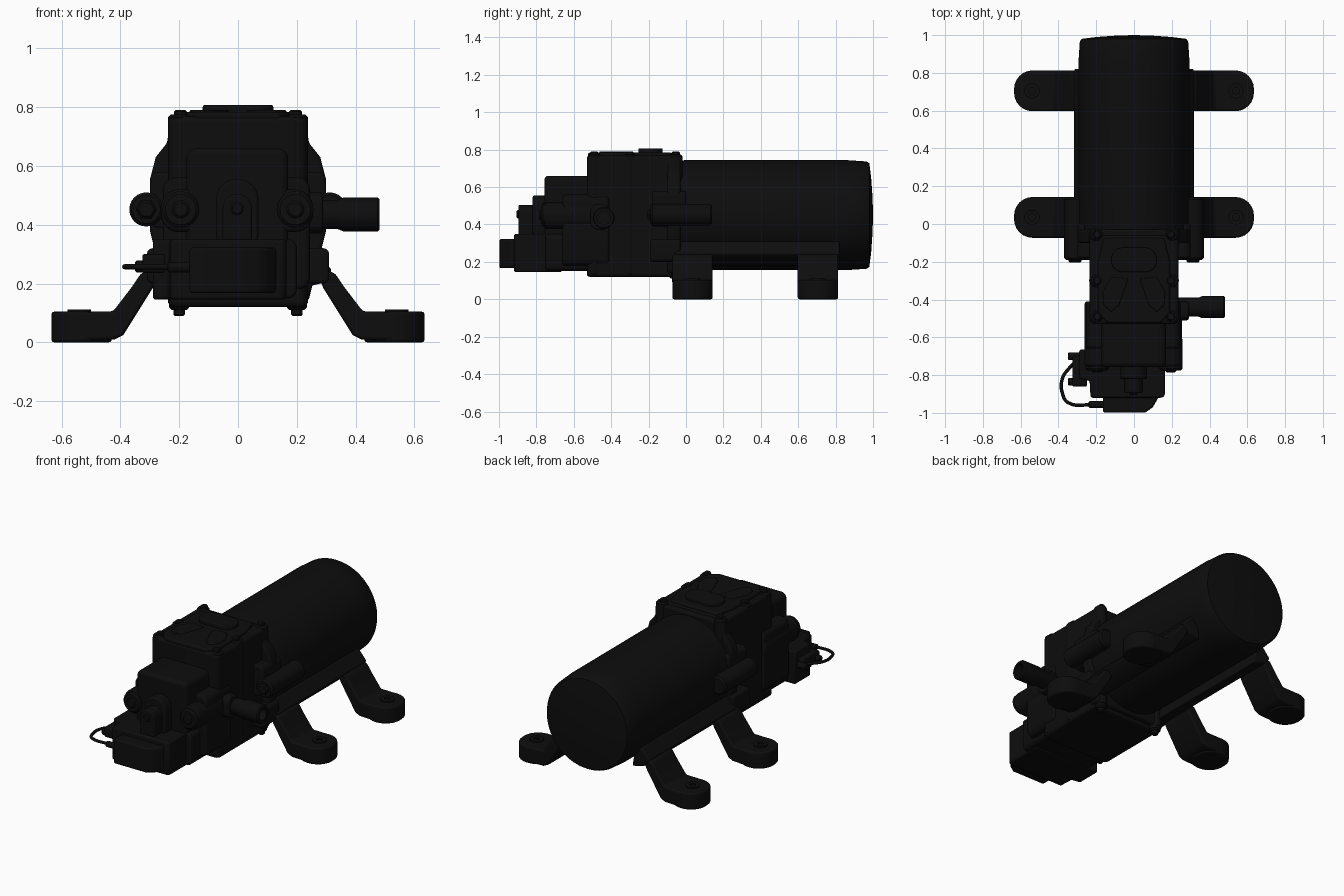
import bpy, bmesh, math
from mathutils import Vector

cube = bpy.data.objects.get("Cube")
if cube:
    bpy.data.objects.remove(cube, do_unlink=True)

black = bpy.data.materials.new("black plastic")
black.use_nodes = True
colour = (0.004, 0.004, 0.004, 1)
black.diffuse_color = colour
black.node_tree.nodes["Principled BSDF"].inputs["Base Color"].default_value = colour


def place(u, v, w, axis):
    """Put a 2D profile point (u, v) at depth w along an axis."""
    return {"x": (w, u, v), "y": (u, w, v), "z": (u, v, w)}[axis]


def finish(name, bm, bevel=0.0):
    bmesh.ops.recalc_face_normals(bm, faces=bm.faces)
    mesh = bpy.data.meshes.new(name)
    bm.to_mesh(mesh)
    bm.free()
    obj = bpy.data.objects.new(name, mesh)
    bpy.context.collection.objects.link(obj)
    mesh.materials.append(black)
    if bevel:
        mod = obj.modifiers.new("soft edges", "BEVEL")
        mod.width, mod.segments = bevel, 3
        mod.limit_method, mod.angle_limit = "ANGLE", math.radians(35)
    bpy.ops.object.select_all(action="DESELECT")
    obj.select_set(True)
    bpy.context.view_layer.objects.active = obj
    bpy.ops.object.shade_smooth_by_angle(angle=math.radians(35))
    return obj


def prism(name, pts, axis, a, b, bevel=0.01):
    bm = bmesh.new()
    ends = [[bm.verts.new(place(u, v, w, axis)) for u, v in pts] for w in (a, b)]
    n = len(pts)
    for ring in ends:
        bm.faces.new(ring)
    for i in range(n):
        j = (i + 1) % n
        bm.faces.new((ends[0][i], ends[0][j], ends[1][j], ends[1][i]))
    return finish(name, bm, bevel)


def rounded(u0, u1, v0, v1, r, steps=6):
    """Outline of a rounded rectangle."""
    pts = []
    corners = ((u1 - r, v1 - r), (u0 + r, v1 - r), (u0 + r, v0 + r), (u1 - r, v0 + r))
    for k, (cu, cv) in enumerate(corners):
        for s in range(steps + 1):
            t = (k + s / steps) * math.pi / 2
            pts.append((cu + r * math.cos(t), cv + r * math.sin(t)))
    return pts


def lathe(name, profile, axis, cu, cv, sides=32, closed=False):
    """Spin (radius, depth) points about an axis through (cu, cv)."""
    bm = bmesh.new()
    rings = []
    for r, w in profile:
        ts = [2 * math.pi * k / sides for k in range(sides)]
        rings.append([bm.verts.new(place(cu + r * math.cos(t), cv + r * math.sin(t), w, axis)) for t in ts])
    pairs = list(zip(rings, rings[1:]))
    if closed:
        pairs.append((rings[-1], rings[0]))
    else:
        bm.faces.new(rings[0])
        bm.faces.new(rings[-1])
    for p, q in pairs:
        for k in range(sides):
            m = (k + 1) % sides
            bm.faces.new((p[k], p[m], q[m], q[k]))
    return finish(name, bm)


def rod(name, r, axis, cu, cv, a, b, sides=24):
    c = min(0.25 * r, 0.01) * (1 if b > a else -1)
    return lathe(name, [(r - abs(c), a), (r, a + c), (r, b - c), (r - abs(c), b)], axis, cu, cv, sides)


def mirrored(pts, s):
    return [(s * u, v) for u, v in pts]


# Motor can with a domed rear
lathe("motor_can", [(0.29, -0.06), (0.294, 0.0), (0.294, 0.86), (0.287, 0.965), (0.278, 0.98),
                    (0.2, 0.99), (0.1, 0.997), (0.01, 1.0)], "y", 0, 0.45, 72)

# Mounting rails, legs and feet
rail = [(0.2, 0.18), (0.28, 0.2), (0.32, 0.245), (0.265, 0.31), (0.22, 0.3)]
leg = [(0.26, 0.26), (0.33, 0.235), (0.36, 0.19), (0.425, 0.105), (0.55, 0.103),
       (0.55, 0.005), (0.42, 0.01), (0.39, 0.025), (0.29, 0.185)]
for s, side in ((1, "left"), (-1, "right")):
    prism(f"{side}_rail", mirrored(rail, s), "y", -0.06, 0.82, 0.008)
    for y, end in ((0.035, "front"), (0.705, "rear")):
        prism(f"{side}_{end}_leg", mirrored(leg, s), "y", y - 0.108, y + 0.108)
        foot = rounded(0.43, 0.635, y - 0.108, y + 0.108, 0.098)
        prism(f"{side}_{end}_foot", mirrored(foot, s), "z", 0.0, 0.104, 0.01)
        lathe(f"{side}_{end}_foot_ring", [(0.018, 0.09), (0.04, 0.09), (0.04, 0.112), (0.018, 0.112)],
              "z", s * 0.54, y, closed=True)

# Flange between the motor and the pump head
half = [(0.235, 0.76), (0.24, 0.68), (0.28, 0.63), (0.298, 0.56), (0.3, 0.38), (0.28, 0.3), (0.24, 0.14)]
flange = half + mirrored(half, -1)[::-1]
prism("flange", flange, "y", -0.1, -0.03, 0.012)
for s, side in ((1, "left"), (-1, "right")):
    rod(f"{side}_flange_lug", 0.058, "y", s * 0.312, 0.452, -0.19, 0.14)
    rod(f"{side}_flange_bolt", 0.035, "y", s * 0.312, 0.452, -0.205, -0.15, 6)
    prism(f"{side}_lug_web", rounded(min(s * 0.2, s * 0.3), max(s * 0.2, s * 0.3), 0.39, 0.58, 0.03),
          "y", -0.18, 0.0)
    prism(f"{side}_lower_tab", rounded(s * 0.265 - 0.045, s * 0.265 + 0.045, 0.2, 0.32, 0.02), "y", -0.19, -0.03)
    rod(f"{side}_bottom_screw", 0.02, "z", s * 0.2, -0.055, 0.09, 0.16, 16)
    rod(f"{side}_bottom_boss", 0.034, "z", s * 0.2, -0.055, 0.11, 0.18, 16)
    # Corner columns and cover screws
    for y in (-0.055, -0.3, -0.49):
        rod(f"{side}_column", 0.036, "z", s * 0.202, y, 0.125, 0.775, 16)
        rod(f"{side}_cover_screw", 0.022, "z", s * 0.195, y, 0.76, 0.79, 16)

# Pump head with a raised cover
prism("pump_head", rounded(-0.235, 0.235, -0.53, -0.06, 0.03), "z", 0.12, 0.768, 0.015)
prism("head_cover", [(-0.16, -0.075), (0.16, -0.075), (0.19, -0.2), (0.19, -0.47), (0.14, -0.525),
                     (-0.14, -0.525), (-0.19, -0.47), (-0.19, -0.2)], "z", 0.75, 0.784)
prism("cover_oval", rounded(-0.12, 0.12, -0.255, -0.125, 0.06), "z", 0.77, 0.807, 0.006)
for s, side in ((1, "left"), (-1, "right")):
    lobe = [(0.03, -0.29), (0.12, -0.28), (0.165, -0.36), (0.16, -0.43), (0.12, -0.465), (0.08, -0.43)]
    prism(f"{side}_cover_lobe", mirrored(lobe, s), "z", 0.775, 0.79, 0.005)

# Valve housing on the front of the head
prism("valve_housing", rounded(-0.175, 0.17, 0.2, 0.66, 0.035), "y", -0.757, -0.5, 0.02)
prism("valve_base", rounded(-0.255, 0.245, 0.18, 0.56, 0.04), "y", -0.66, -0.41, 0.015)
prism("valve_crossbar", rounded(-0.262, 0.255, 0.375, 0.52, 0.06), "y", -0.755, -0.41, 0.015)
for s, side in ((1, "left"), (-1, "right")):
    rod(f"{side}_valve_boss", 0.062, "y", s * 0.195, 0.452, -0.775, -0.6)
    rod(f"{side}_valve_screw", 0.03, "y", s * 0.195, 0.452, -0.785, -0.7, 16)

# Hose outlet on the left side
lathe("hose_outlet", [(0.05, 0.2), (0.05, 0.34), (0.058, 0.36), (0.058, 0.475), (0.052, 0.482),
                      (0.036, 0.482), (0.036, 0.38), (0.01, 0.38)], "x", -0.44, 0.435)
prism("outlet_collar", rounded(-0.51, -0.41, 0.37, 0.51, 0.04), "x", 0.2, 0.29)

# Keyhole shaped adjuster in the middle of the front
prism("adjuster_back", rounded(-0.075, 0.07, 0.3, 0.555, 0.07), "y", -0.82, -0.72)
prism("adjuster_body", rounded(-0.052, 0.047, 0.3, 0.505, 0.049), "y", -0.895, -0.78)
rod("adjuster_screw", 0.022, "y", -0.003, 0.455, -0.905, -0.85, 16)

# Pressure switch below the valve housing
tray = [(-0.29, -0.665), (0.165, -0.665), (0.165, -0.905), (0.15, -0.92), (-0.23, -0.92),
        (-0.235, -0.83), (-0.29, -0.82)]
prism("switch_tray", tray, "z", 0.145, 0.35, 0.018)
prism("switch_bridge", rounded(-0.24, 0.2, 0.15, 0.35, 0.03), "y", -0.75, -0.5)
prism("switch_cap", [(-0.165, -0.9), (0.14, -0.9), (0.1, -0.97), (0.06, -0.998), (-0.165, -0.998)],
      "z", 0.167, 0.322, 0.01)
for k, y in enumerate((-0.7, -0.835)):
    rod(f"terminal_{k}", 0.02, "x", y, 0.258, -0.25, -0.35, 12)
prism("terminal_block", rounded(-0.86, -0.7, 0.235, 0.3, 0.015), "x", -0.25, -0.325, 0.006)
rod("cap_wire_socket", 0.018, "x", -0.955, 0.255, -0.15, -0.24, 12)

# Wire looping from the terminals to the switch cap
curve = bpy.data.curves.new("switch_wire", "CURVE")
curve.dimensions = "3D"
curve.bevel_depth, curve.bevel_resolution, curve.resolution_u = 0.009, 2, 6
path = [(-0.28, -0.7), (-0.34, -0.76), (-0.38, -0.82), (-0.378, -0.9), (-0.35, -0.945), (-0.2, -0.955)]
spline = curve.splines.new("BEZIER")
spline.bezier_points.add(len(path) - 1)
for point, (x, y) in zip(spline.bezier_points, path):
    point.co = Vector((x, y, 0.257))
    point.handle_left_type = point.handle_right_type = "AUTO"
curve.materials.append(black)
wire = bpy.data.objects.new("switch_wire", curve)
bpy.context.collection.objects.link(wire)
